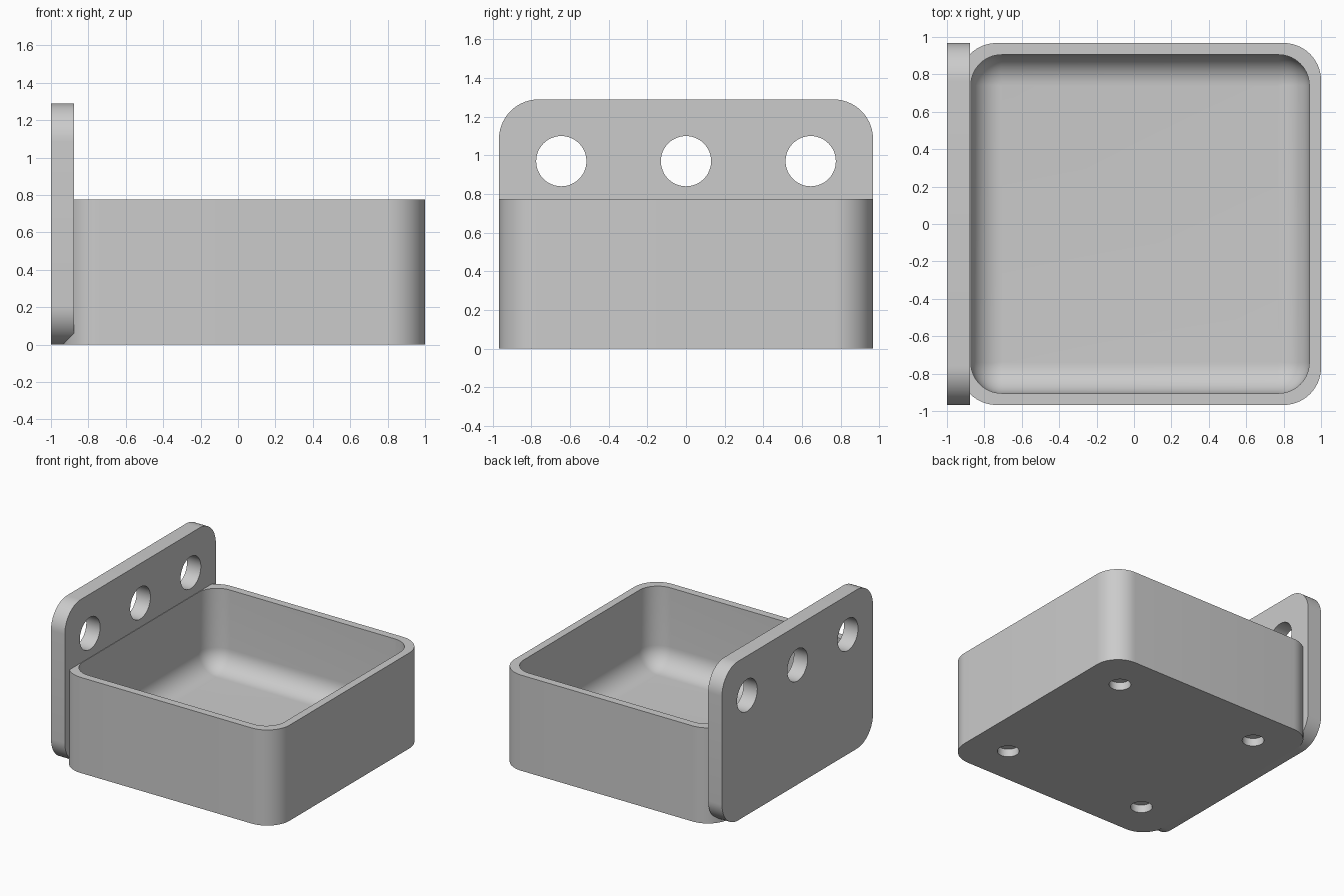
import bpy, bmesh, math
from mathutils import Vector, Matrix

if "Cube" in bpy.data.objects:
    bpy.data.objects.remove(bpy.data.objects["Cube"], do_unlink=True)

grey = bpy.data.materials.new("plain grey")
grey.use_nodes = True
colour = (0.6, 0.6, 0.6, 1)
grey.diffuse_color = colour
grey.node_tree.nodes["Principled BSDF"].inputs["Base Color"].default_value = colour

WALL = 0.0625
HALF = 0.9675          # half width of the square tray
TRAY_X = 1 - HALF      # tray centre
RIM = 0.775
FLOOR = 0.13
CORNER = 0.2
INNER = 0.165          # cavity corner and floor fillet
HOLE_GAP = 0.645


def ring(hx, hy, r, z, steps=14):
    """Outline of a rounded rectangle at height z."""
    points = []
    for quarter, (sx, sy) in enumerate([(1, 1), (-1, 1), (-1, -1), (1, -1)]):
        for i in range(steps + 1):
            a = (quarter + i / steps) * math.pi / 2
            points.append((sx * (hx - r) + r * math.cos(a),
                           sy * (hy - r) + r * math.sin(a), z))
    return points


def loft(name, rings, matrix):
    """Closed solid through a list of matching outlines."""
    bm = bmesh.new()
    loops = [[bm.verts.new(matrix @ Vector(p)) for p in pts] for pts in rings]
    for low, high in zip(loops, loops[1:]):
        for i in range(len(low)):
            j = (i + 1) % len(low)
            bm.faces.new((low[i], low[j], high[j], high[i]))
    bm.faces.new(loops[0][::-1])
    bm.faces.new(loops[-1])
    bmesh.ops.recalc_face_normals(bm, faces=bm.faces)
    mesh = bpy.data.meshes.new(name)
    bm.to_mesh(mesh)
    bm.free()
    mesh.materials.append(grey)
    obj = bpy.data.objects.new(name, mesh)
    bpy.context.collection.objects.link(obj)
    return obj


def drill(obj, centre, radius, depth, rotation=(0, 0, 0)):
    """Cut a round hole."""
    bpy.ops.mesh.primitive_cylinder_add(vertices=48, radius=radius, depth=depth,
                                        location=centre, rotation=rotation)
    cutter = bpy.context.object
    cutter.name = "hole_cutter"
    cutter.hide_render = True
    cutter.data.materials.append(grey)
    bpy.context.view_layer.objects.active = obj
    mod = obj.modifiers.new("hole", "BOOLEAN")
    mod.operation = "DIFFERENCE"
    mod.solver = "EXACT"
    mod.object = cutter
    bpy.ops.object.modifier_apply(modifier=mod.name)
    bpy.data.objects.remove(cutter, do_unlink=True)


def smooth(obj):
    bpy.ops.object.select_all(action="DESELECT")
    obj.select_set(True)
    bpy.context.view_layer.objects.active = obj
    bpy.ops.object.shade_smooth_by_angle(angle=math.radians(30))


# Tray: outer wall, flat rim, inner wall, then a rounded fillet down to the floor
inside = HALF - WALL
profile = [ring(HALF, HALF, CORNER, 0), ring(HALF, HALF, CORNER, RIM),
           ring(inside, inside, INNER, RIM)]
STEPS = 12
for i in range(STEPS + 1):
    a = i / STEPS * math.pi / 2
    inset = INNER * (1 - math.cos(a))
    profile.append(ring(inside - inset, inside - inset, max(INNER - inset, 0.003),
                        FLOOR + INNER * (1 - math.sin(a))))
tray = loft("tray", profile, Matrix.Translation((TRAY_X, 0, 0)))

# Four shallow round sockets under the tray
for sx in (-1, 1):
    for sy in (-1, 1):
        drill(tray, (TRAY_X + sx * HOLE_GAP, sy * HOLE_GAP, 0), 0.081, 0.128)
smooth(tray)

# Mounting plate: rounded rectangle standing upright on the -x side
HEIGHT = 1.29
THICK = 0.126
upright = Matrix(((0, 0, 1, -1), (1, 0, 0, 0), (0, 1, 0, HEIGHT / 2), (0, 0, 0, 1)))
plate = loft("mounting_plate",
             [ring(HALF, HEIGHT / 2 - 0.0005, CORNER + 0.005, x) for x in (0, THICK - 0.002)],
             upright)

# Three screw holes through the plate
for side in (-1, 0, 1):
    drill(plate, (-1 + THICK / 2, side * HOLE_GAP, 0.97), 0.13, 0.4, (0, math.pi / 2, 0))
smooth(plate)
